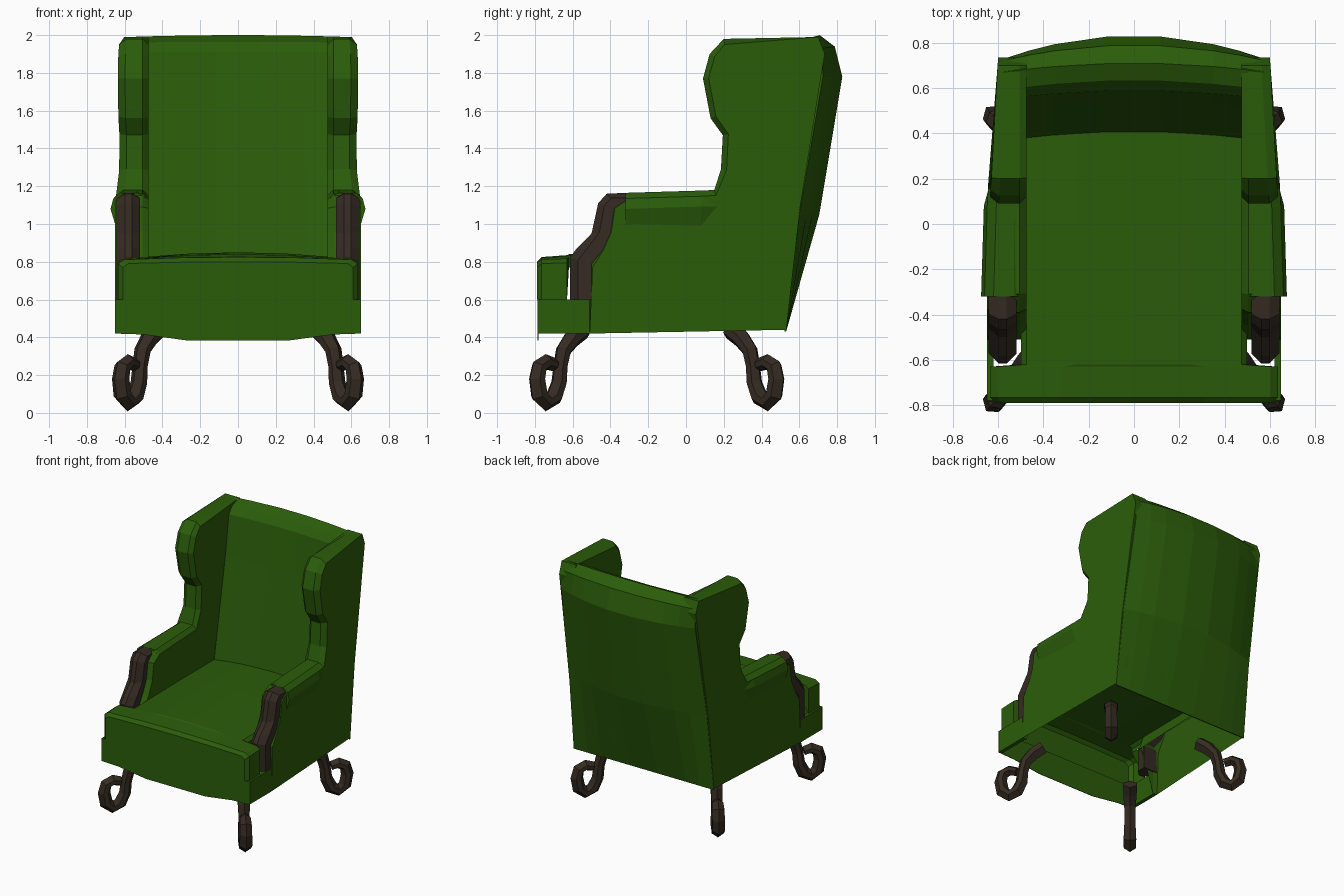
import bpy, bmesh
from mathutils import Vector


def material(name, color):
    m = bpy.data.materials.new(name)
    m.diffuse_color = (*color, 1)
    return m


GREEN = material("green upholstery", (0.024, 0.108, 0.003))
WOOD = material("dark wood", (0.035, 0.024, 0.016))


def loft(name, rings, mat, mirror=False, open_side=None):
    """Skin a list of closed rings, cap both ends, optionally mirror in x."""
    bm = bmesh.new()
    rows = [[bm.verts.new(p) for p in ring] for ring in rings]
    n = len(rows[0])
    for a, b in zip(rows, rows[1:]):
        for i in range(n):
            j = (i + 1) % n
            if i != open_side:
                bm.faces.new((a[i], a[j], b[j], b[i]))
    bm.faces.new(rows[0][::-1])
    bm.faces.new(rows[-1])
    bmesh.ops.recalc_face_normals(bm, faces=bm.faces)
    me = bpy.data.meshes.new(name)
    bm.to_mesh(me)
    bm.free()
    me.materials.append(mat)
    ob = bpy.data.objects.new(name, me)
    bpy.context.collection.objects.link(ob)
    if mirror:
        ob.modifiers.new("mirror", 'MIRROR')
    return ob


def taper(x, y, z):
    """Outer surfaces narrow towards the back and up the wings."""
    return x - 0.05 * max(0, (y - 0.1) / 0.63) - 0.012 * (z > 1.25 and y < 0.5)


# Side panels: arm and wing in one outline, rolled edges, hollow from below
side = [(-0.51, 0.42), (-0.51, 0.77), (-0.45, 0.87), (-0.41, 0.96), (-0.39, 1.09),
        (-0.31, 1.16), (0.15, 1.18), (0.185, 1.29), (0.195, 1.47), (0.13, 1.56),
        (0.09, 1.77), (0.125, 1.90), (0.20, 1.98), (0.70, 1.99), (0.735, 1.90),
        (0.715, 1.78), (0.59, 1.0), (0.53, 0.44)]


def inset(profile, d):
    out = []
    for i, (y, z) in enumerate(profile):
        a, b = Vector(profile[i - 1]), Vector(profile[(i + 1) % len(profile)])
        t = (b - a).normalized()
        k = 0 if z < 0.7 or y > 0.52 else d * (0.5 if z < 1.1 else 1)
        out.append((y + t.y * k, z - t.x * k))
    return out


rings = []
for x, d in ((0.475, 0.03), (0.505, 0), (0.61, 0), (0.65, 0.03)):
    ring = inset(side, d)
    if x < 0.55:  # the inner wall stops at the seat
        ring[0], ring[-1] = (-0.51, 0.74), (0.56, 0.78)
    rings.append([(taper(x, y, z) if x > 0.55 else x, y, z) for y, z in ring])
loft("side_panel", rings, GREEN, True, open_side=len(side) - 1)

# Arm rolls, fading into the wings
roll = [(0.50, 1.0), (0.478, 1.08), (0.49, 1.14), (0.53, 1.165),
        (0.62, 1.165), (0.66, 1.135), (0.675, 1.08), (0.645, 0.98)]
loft("arm_roll", [[(x - dx if x > 0.55 else x, y, z + dz) for x, z in roll]
                  for y, dx, dz in ((-0.32, 0, 0), (0.08, 0.012, 0.012), (0.2, 0.045, 0.015))],
     GREEN, True)

# Curved wooden arm fronts: (front y, z), (back y, z) pairs, with a ridged section
post = [((-0.615, 0.60), (-0.50, 0.60)), ((-0.615, 0.82), (-0.50, 0.79)),
        ((-0.58, 0.87), (-0.425, 0.88)), ((-0.50, 0.95), (-0.39, 0.97)),
        ((-0.465, 1.11), (-0.38, 1.07)), ((-0.42, 1.16), (-0.36, 1.10)),
        ((-0.32, 1.165), (-0.32, 1.09))]
rings = []
for f, b in post:
    f, b = Vector(f), Vector(b)
    e = f.lerp(b, 0.38)
    rings.append([(x, p.x, p.y) for x, p in ((0.518, b), (0.518, e), (0.562, f),
                                             (0.598, f), (0.642, e), (0.642, b))])
loft("arm_front_trim", rings, WOOD, True)

# Base: front corners of the rail and the thin bowed apron
loft("rail_corner", [[(x, -0.78, 0.42), (x, -0.51, 0.42), (x, -0.51, 0.6), (x, -0.78, 0.6)]
                     for x in (0.62, 0.65)], GREEN, True)
loft("front_apron", [[(x, -0.785, z), (x, -0.781, z), (x, -0.781, 0.6), (x, -0.785, 0.6)]
                     for x, z in ((-0.65, 0.42), (-0.5, 0.415), (-0.26, 0.382),
                                  (0.26, 0.382), (0.5, 0.415), (0.65, 0.42))], GREEN)

# T-shaped seat cushion with a domed top, open underneath
fr = (-1, -0.95, -0.5, 0, 0.5, 0.95, 1)
rings = []
for y, w, h, dome, low in ((-0.79, 0.61, 0.79, 0.01, 0.60), (-0.765, 0.635, 0.81, 0.015, 0.60),
                           (-0.63, 0.635, 0.815, 0.02, 0.60), (-0.62, 0.50, 0.82, 0.02, 0.77),
                           (0.0, 0.50, 0.825, 0.025, 0.77), (0.44, 0.50, 0.825, 0.025, 0.77)):
    rings.append([(w * f, y, h + dome * (1 - f * f) - 0.02 * (abs(f) == 1)) for f in fr]
                 + [(w, y, low), (-w, y, low)])
loft("seat_cushion", rings, GREEN, open_side=7)

# Backrest: closed outline at the centre blended to a flatter one at the sides
mid = [(0.53, 0.43), (0.71, 1.05), (0.832, 1.78), (0.79, 1.94), (0.71, 2.0),
       (0.635, 1.965), (0.59, 1.91), (0.54, 1.60), (0.40, 0.80), (0.62, 0.78), (0.522, 0.43)]
edge = [(0.53, 0.43), (0.60, 1.05), (0.725, 1.78), (0.72, 1.93), (0.67, 1.99),
        (0.59, 1.96), (0.55, 1.91), (0.51, 1.60), (0.36, 0.80), (0.555, 0.78), (0.522, 0.43)]
rings = []
for f in (-1, -0.8, -0.6, -0.2, 0.2, 0.6, 0.8, 1):
    k = f * f
    rings.append([(f * (0.615 - 0.02 * (z0 - 0.43)), y0 + (y1 - y0) * k, z0 + (z1 - z0) * k)
                  for (y0, z0), (y1, z1) in zip(mid, edge)])
loft("backrest", rings, GREEN)

# Scrolled legs: path in (outward distance, height, radius), set diagonally
path = [(-0.03, 0.44, 0.06), (0.04, 0.395, 0.058), (0.10, 0.33, 0.05), (0.12, 0.25, 0.046),
        (0.13, 0.16, 0.05), (0.165, 0.085, 0.055), (0.22, 0.055, 0.052), (0.27, 0.095, 0.055),
        (0.286, 0.18, 0.052), (0.27, 0.245, 0.05), (0.22, 0.27, 0.046), (0.165, 0.255, 0.04)]


def leg(name, y0, sy):
    pts = [Vector(p[:2]) for p in path]
    out = Vector((0.64, 0.77 * sy, 0))
    lat = Vector((-out.y, out.x, 0))
    rings = []
    for i, p in enumerate(pts):
        t = (pts[min(i + 1, len(pts) - 1)] - pts[max(i - 1, 0)]).normalized()
        nrm = out * -t.y + Vector((0, 0, t.x))
        c = Vector((0.44, y0, p.y)) + out * p.x
        r = path[i][2]
        rings.append([c + nrm * r * a + lat * r * b for a, b in
                      ((0.9, 0), (0.4, 0.85), (-0.3, 0.85), (-0.9, 0), (-0.3, -0.85), (0.4, -0.85))])
    loft(name, rings, WOOD, True)


leg("front_leg", -0.57, -1)
leg("back_leg", 0.26, 1)
